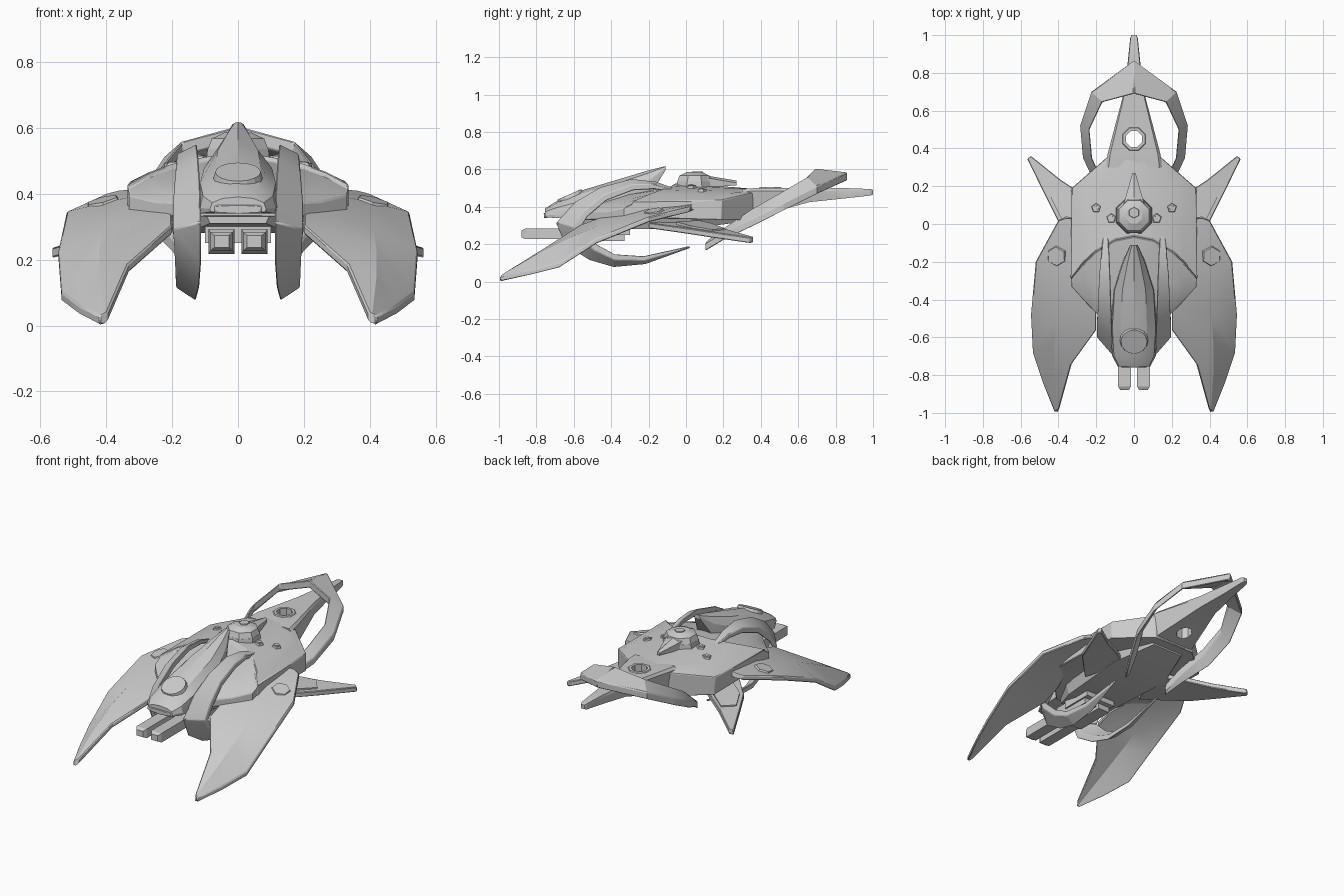
import bpy, bmesh, math
from mathutils import Vector, Euler, Matrix

if "Cube" in bpy.data.objects:
    bpy.data.objects.remove(bpy.data.objects["Cube"], do_unlink=True)

grey = bpy.data.materials.new("hull_grey")
grey.use_nodes = True
grey.diffuse_color = (0.6, 0.6, 0.6, 1)
grey.node_tree.nodes["Principled BSDF"].inputs["Base Color"].default_value = (0.6, 0.6, 0.6, 1)
parts = []


def finish(name, bm, mirror=False, bevel=0.0):
    bmesh.ops.recalc_face_normals(bm, faces=bm.faces)
    mesh = bpy.data.meshes.new(name)
    bm.to_mesh(mesh)
    bm.free()
    mesh.materials.append(grey)
    ob = bpy.data.objects.new(name, mesh)
    bpy.context.collection.objects.link(ob)
    if mirror:
        ob.modifiers.new("mirror", 'MIRROR')
    if bevel:
        mod = ob.modifiers.new("bevel", 'BEVEL')
        mod.width, mod.segments, mod.limit_method = bevel, 1, 'ANGLE'
        mod.angle_limit = math.radians(40)
    parts.append(ob)
    return ob


def loft(name, rings, **kw):
    """Skin closed cross-sections and cap both ends."""
    bm = bmesh.new()
    vs = [[bm.verts.new(p) for p in ring] for ring in rings]
    n = len(vs[0])
    for a, b in zip(vs, vs[1:]):
        for i in range(n):
            j = (i + 1) % n
            bm.faces.new((a[i], a[j], b[j], b[i]))
    bm.faces.new(vs[0])
    bm.faces.new(vs[-1])
    return finish(name, bm, **kw)


def slab(name, rows, thick, **kw):
    """Plate whose top follows rows of points."""
    rings = [row + [(x, y, z - thick) for x, y, z in reversed(row)] for row in rows]
    return loft(name, rings, **kw)


def symmetric(y, half, bend=0.0):
    """Full cross-section from half of one, running from top centre to bottom centre."""
    pts = half + [(-x, z) for x, z in reversed(half[1:-1])]
    return [(x, y - bend * x * x, z) for x, z in pts]


def disc(name, centre, r1, r2, depth, sides, rot=(0, 0, 0), mirror=False):
    bm = bmesh.new()
    bmesh.ops.create_cone(bm, cap_ends=True, segments=sides, radius1=r1, radius2=r2, depth=depth,
                          matrix=Matrix.Translation(centre) @ Euler(rot).to_matrix().to_4x4())
    return finish(name, bm, mirror)


# Main hull: rear deck steps down along a curved seam into the front shoulders
hull = [(.36, 0, .495, .08, .49, .135, .475, .33), (.19, 0, .51, .2, .485, .33, .435, .33),
        (-.06, 2, .525, .2, .49, .335, .43, .34), (-.07, 2, .51, .2, .475, .332, .415, .34),
        (-.30, .3, .48, .2, .44, .33, .395, .34), (-.42, 0, .45, .15, .42, .25, .375, .33),
        (-.56, 0, .40, .08, .39, .115, .37, .33)]
loft("hull", [symmetric(y, [(0, cz), (sx / 2, (cz + sz) / 2 + .004), (sx, sz),
                            ((sx + ex) / 2, (sz + ez) / 2 + .006), (ex, ez), (ex, bz), (0, bz)], k)
              for y, k, cz, sx, sz, ex, ez, bz in hull], bevel=.004)

# Underbody
loft("underbody", [symmetric(y, [(0, .345), (w, .345), (w * .85, b), (0, b)])
                   for y, w, b in [(-.55, .1, .31), (-.4, .18, .28), (.05, .22, .285), (.3, .12, .32)]])

# Tail beam and raised rim, both pierced by an octagonal opening
tail = loft("tail_beam", [symmetric(y, [(0, t), (w * .9, t), (w, t - .015), (w * .9, b), (0, b)])
                          for y, w, t, b in [(.3, .15, .495, .33), (.37, .14, .5, .345),
                                             (.66, .063, .5, .425), (.85, .034, .5, .445),
                                             (.985, .02, .495, .46), (1, .012, .49, .465)]])
turn = (0, 0, math.pi / 8)
rim = disc("tail_opening_rim", (0, .45, .5), .07, .062, .012, 8, turn)
cutter = disc("tail_opening_cutter", (0, .45, .45), .046, .046, .5, 8, turn)
parts.remove(cutter)
cutter.hide_render = True
cutter.display_type = 'WIRE'
cutter.hide_set(True)
for ob in (tail, rim):
    cut = ob.modifiers.new("opening", 'BOOLEAN')
    cut.operation, cut.object, cut.solver = 'DIFFERENCE', cutter, 'EXACT'

# Tilted tail loop, its outer edge lower than its inner edge
half = [[(0, .865, .585), (0, .69, .605)], [(.225, .70, .51), (.168, .645, .56)],
        [(.285, .52, .42), (.236, .5, .475)], [(.27, .35, .335), (.222, .35, .39)],
        [(.2, .2, .265), (.165, .22, .30)], [(.15, .1, .205), (.135, .12, .225)]]
other = [[(-x, y, z) for x, y, z in row] for row in reversed(half)]
slab("tail_loop", other + half[1:], .044, bevel=.005)

# Drooping front wings
slab("wing", [[(.30, .03, .415), (.36, .035, .41), (.40, .02, .40)],
              [(.28, -.2, .40), (.41, -.2, .372), (.52, -.2, .345)],
              [(.2, -.45, .345), (.41, -.48, .295), (.545, -.48, .23)],
              [(.2, -.56, .305), (.42, -.62, .235), (.535, -.68, .1)],
              [(.33, -.74, .19), (.42, -.8, .145), (.482, -.84, .06)],
              [(.395, -.975, .04), (.407, -.99, .034), (.42, -.995, .028)]],
     .028, mirror=True, bevel=.005)
disc("wing_socket", (.41, -.17, .374), .058, .05, .016, 6, (.17, .25, 0), True)

# Small rear fins, each with a raised panel
slab("rear_fin", [[(.2, -.2, .315), (.12, .05, .33)], [(.40, .01, .285), (.26, .15, .305)],
                  [(.465, .14, .265), (.39, .235, .275)], [(.565, .345, .235), (.545, .36, .24)]],
     .03, mirror=True, bevel=.004)
slab("rear_fin_panel", [[(.27, -.05, .32), (.2, .07, .328)], [(.385, .03, .297), (.28, .14, .311)],
                        [(.44, .14, .278), (.385, .21, .284)]], .03, mirror=True)

# Curved arms round the nose: y, z, inner x, outer x, thickness, inward lean of the outer edge
arm = [(-.02, .475, .14, .16, .015, 0), (-.165, .522, .13, .175, .028, .015),
       (-.29, .533, .125, .185, .034, .03), (-.45, .49, .12, .19, .036, .045),
       (-.58, .415, .115, .197, .036, .07), (-.68, .31, .112, .197, .036, .1),
       (-.63, .205, .112, .194, .036, .085), (-.51, .13, .118, .19, .036, .06),
       (-.385, .092, .128, .188, .032, .04), (-.22, .105, .135, .178, .026, .02),
       (.02, .185, .15, .16, .01, 0)]
rings = []
for i, (y, z, x0, x1, t, lean) in enumerate(arm):
    a, b = arm[max(i - 1, 0)], arm[min(i + 1, len(arm) - 1)]
    n = Vector((0, a[1] - b[1], b[0] - a[0])).normalized()
    rings.append([Vector((x, y, z)) + n * (s * t / 2 + d)
                  for x, s, d in ((x0, 1, 0), (x1, 1, lean), (x1, -1, lean), (x0, -1, 0))])
loft("nose_arm", rings, mirror=True, bevel=.004)

# Canopy sweeping back into a raised spike
loft("canopy", [symmetric(y, [(0, t), (w * .55, t - .1 * (t - b)), (w * .92, t - .38 * (t - b)),
                              (w, b + .2 * (t - b)), (w * .97, b), (0, b)])
                for y, w, b, t in [(-.755, .085, .345, .39), (-.70, .115, .34, .425),
                                   (-.55, .125, .34, .49), (-.35, .112, .36, .55),
                                   (-.2, .06, .45, .595), (-.11, .02, .595, .617)]])
disc("canopy_window", (0, -.62, .457), .075, .069, .02, 16, (.42, 0, 0))
slab("nose_lip", [[(-.105, -.69, .37), (0, -.70, .37), (.105, -.69, .37)],
                  [(-.07, -.758, .365), (0, -.765, .365), (.07, -.758, .365)]], .025, bevel=.004)

# Twin guns with chamfered muzzles
loft("gun", [[(.05 + sx * w, y, .255 + sz * h) for sx, sz in ((-1, -1), (1, -1), (1, 1), (-1, 1))]
             for y, w, h in [(-.88, .022, .018), (-.86, .034, .028), (-.6, .034, .028),
                             (-.58, .04, .038), (-.33, .04, .038)]], mirror=True)
slab("gun_mount", [[(-.1, -.5, .33), (.1, -.5, .33)], [(-.1, -.3, .33), (.1, -.3, .33)]], .08)

# Turret with a backward spike
disc("turret_base", (0, .045, .515), .105, .1, .04, 8, turn)
disc("turret_dome", (0, .045, .55), .1, .086, .036, 8, turn)
disc("turret_top", (0, .045, .576), .086, .045, .018, 8, turn)
disc("turret_hatch", (0, .06, .584), .032, .028, .012, 6)
loft("turret_spike", [symmetric(y, [(0, t), (w, t - .012), (w, b), (0, b)])
                      for y, w, t, b in [(.06, .07, .575, .5), (.14, .045, .562, .505),
                                         (.27, .008, .54, .515)]])

# Deck bolts
for x, y, z in ((.2, .085, .488), (.12, .03, .507)):
    disc("deck_bolt", (x, y, z), .028, .023, .014, 5, (0, .12, 0), True)
    disc("deck_bolt_cap", (x, y, z + .003), .016, .014, .014, 5, (0, .12, 0), True)

# Soft shading across shallow creases only
bpy.ops.object.select_all(action='DESELECT')
for ob in parts:
    ob.select_set(True)
bpy.context.view_layer.objects.active = parts[0]
bpy.ops.object.shade_smooth_by_angle(angle=math.radians(20))
